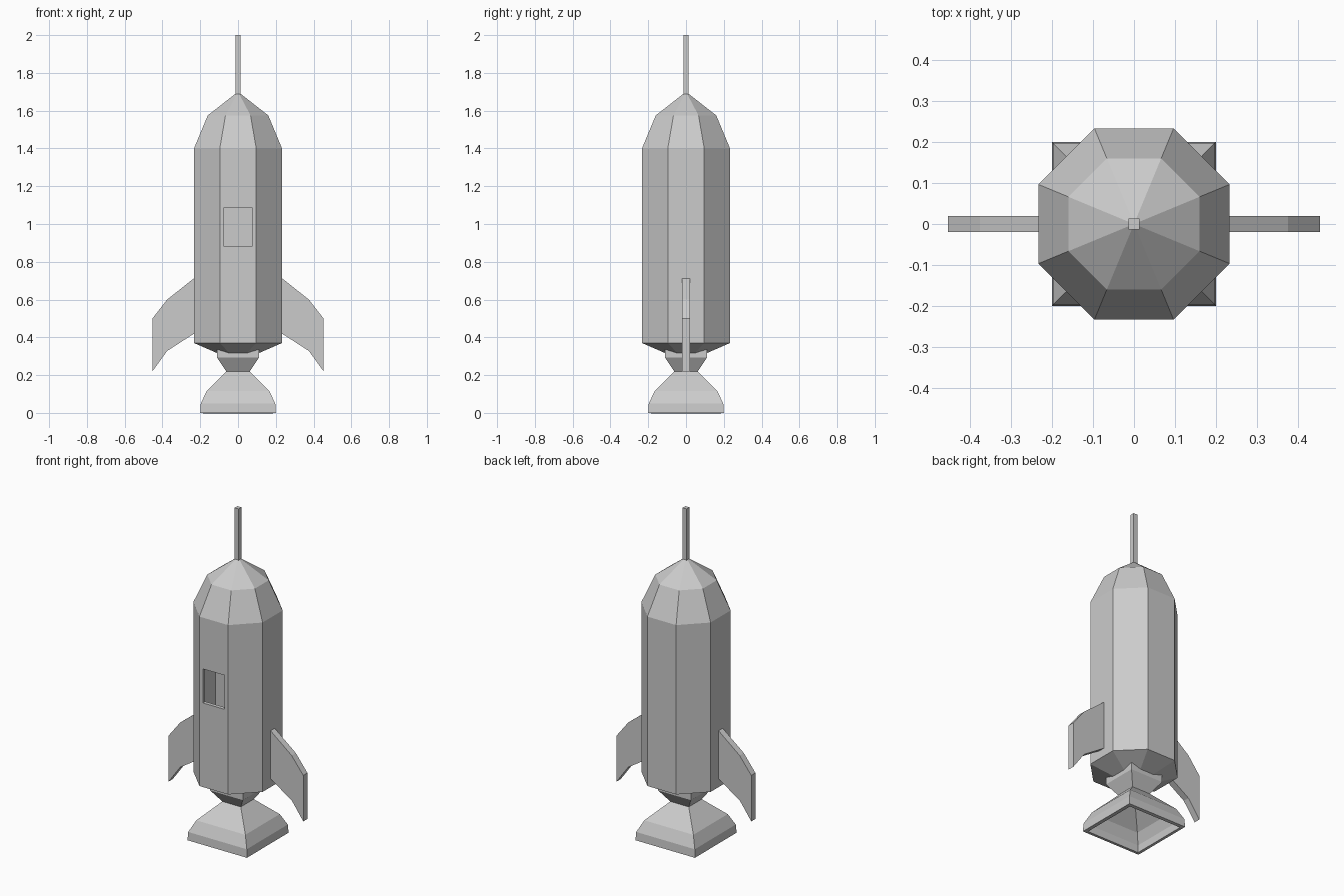
import bpy, bmesh, math

if "Cube" in bpy.data.objects:
    bpy.data.objects.remove(bpy.data.objects["Cube"])


def finish(name, bm):
    mesh = bpy.data.meshes.new(name)
    bm.to_mesh(mesh)
    bm.free()
    obj = bpy.data.objects.new(name, mesh)
    bpy.context.collection.objects.link(obj)
    return obj


def loft(name, sides, profile, wall):
    """Stack regular polygons given as (flat-side distance, z), bottom to top, as a thin shell."""
    bm = bmesh.new()
    rings = []
    for dist, z in profile:
        r = dist / math.cos(math.pi / sides)
        angles = [(2 * i + 1) * math.pi / sides for i in range(sides)]
        rings.append([bm.verts.new((r * math.cos(a), r * math.sin(a), z)) for a in angles])
    for lo, hi in zip(rings, rings[1:]):
        for i in range(sides):
            j = (i + 1) % sides
            bm.faces.new((lo[i], lo[j], hi[j], hi[i]))
    bmesh.ops.remove_doubles(bm, verts=bm.verts, dist=1e-5)
    obj = finish(name, bm)
    shell = obj.modifiers.new("wall", 'SOLIDIFY')
    shell.thickness = wall
    shell.offset = -1
    shell.use_even_offset = True
    return obj


def box(name, size, centre):
    bm = bmesh.new()
    bmesh.ops.create_cube(bm, size=1)
    bmesh.ops.scale(bm, vec=size, verts=bm.verts)
    bmesh.ops.translate(bm, vec=centre, verts=bm.verts)
    return finish(name, bm)


# Hollow octagonal hull with faceted nose
hull = loft("hull", 8, [(0, 0.312), (0.1, 0.312), (0.233, 0.37), (0.233, 1.40),
                        (0.16, 1.575), (0, 1.70)], 0.022)

# Window opening cut through the front wall only
cutter = box("window_cutter", (0.146, 0.2, 0.207), (0, -0.25, 0.985))
cutter.hide_render = True
cutter.display_type = 'WIRE'
cut = hull.modifiers.new("window", 'BOOLEAN')
cut.operation = 'DIFFERENCE'
cut.solver = 'EXACT'
cut.object = cutter

# Square engine nozzle: flared bell, narrow waist, collar under the hull
loft("engine_nozzle", 4, [(0.2, 0), (0.197, 0.05), (0.165, 0.117), (0.062, 0.22),
                          (0.11, 0.292), (0.11, 0.34)], 0.02)

# Antenna
box("antenna", (0.027, 0.027, 0.315), (0, 0, 1.8425))

# Swept side fins, mirrored left and right
upper = [(0.22, 0.723), (0.375, 0.60), (0.453, 0.50)]
lower = [(0.22, 0.428), (0.375, 0.328), (0.453, 0.22)]
bm = bmesh.new()
for k in range(2):
    outline = [lower[k], lower[k + 1], upper[k + 1], upper[k]]
    bm.faces.new([bm.verts.new((x, -0.02, z)) for x, z in outline])
bmesh.ops.remove_doubles(bm, verts=bm.verts, dist=1e-5)
out = bmesh.ops.extrude_face_region(bm, geom=bm.faces[:], use_keep_orig=True)
moved = [v for v in out["geom"] if isinstance(v, bmesh.types.BMVert)]
bmesh.ops.translate(bm, vec=(0, 0.04, 0), verts=moved)
bmesh.ops.recalc_face_normals(bm, faces=bm.faces)
fins = finish("side_fins", bm)
fins.modifiers.new("mirror", 'MIRROR').use_axis[0] = True
